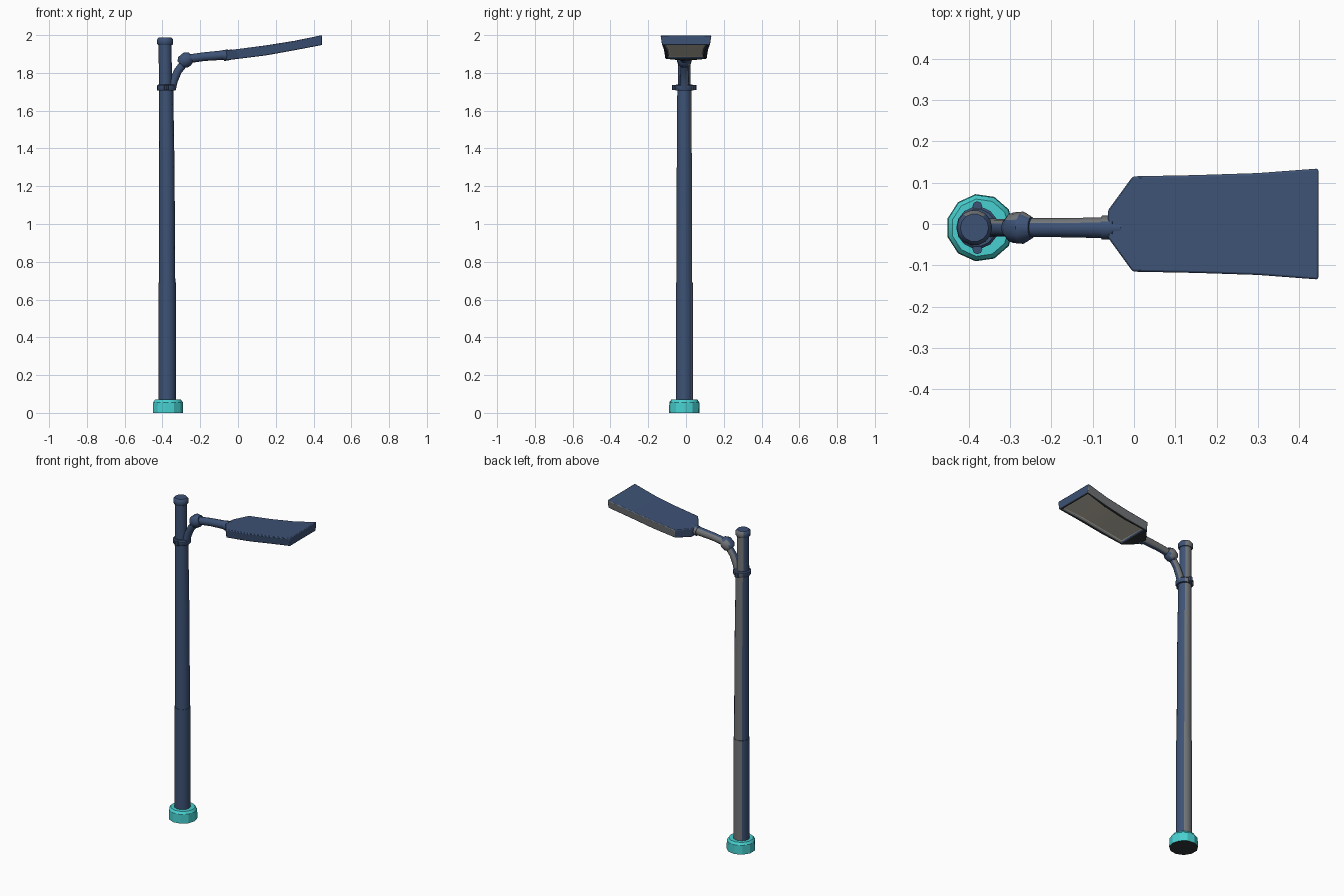
import bpy, bmesh, math
from mathutils import Vector

if "Cube" in bpy.data.objects:
    bpy.data.objects.remove(bpy.data.objects["Cube"], do_unlink=True)


def material(name, rgb):
    m = bpy.data.materials.new(name)
    m.use_nodes = True
    m.diffuse_color = (*rgb, 1)
    m.node_tree.nodes["Principled BSDF"].inputs["Base Color"].default_value = (*rgb, 1)
    return m


blue = material("slate blue", (0.047, 0.085, 0.18))
grey = material("worn grey", (0.17, 0.18, 0.19))
teal = material("turquoise", (0.065, 0.63, 0.63))
cream = material("lens cream", (0.6, 0.56, 0.46))
dark = material("underside dark", (0.03, 0.035, 0.04))


def finish(name, bm, mats, rule=None, bevel=0, angle=40):
    bmesh.ops.recalc_face_normals(bm, faces=bm.faces)
    bm.normal_update()
    if rule:
        for f in bm.faces:
            f.material_index = rule(f)
    me = bpy.data.meshes.new(name)
    bm.to_mesh(me)
    bm.free()
    ob = bpy.data.objects.new(name, me)
    bpy.context.collection.objects.link(ob)
    for m in mats:
        me.materials.append(m)
    bpy.ops.object.select_all(action='DESELECT')
    ob.select_set(True)
    bpy.context.view_layer.objects.active = ob
    bpy.ops.object.shade_smooth_by_angle(angle=math.radians(angle))
    if bevel:
        mod = ob.modifiers.new("soft edges", 'BEVEL')
        mod.width, mod.segments, mod.limit_method = bevel, 2, 'ANGLE'
    return ob


def tube(name, path, mats, sides=14, rule=None, angle=40, bevel=0):
    """Loft rings along a path of (x, y, z, radius) points."""
    bm = bmesh.new()
    pts = [Vector(p[:3]) for p in path]
    rings = []
    for i, p in enumerate(pts):
        t = (pts[min(i + 1, len(pts) - 1)] - pts[max(i - 1, 0)]).normalized()
        v = Vector((0, 1, 0))
        u = v.cross(t).normalized()
        rings.append([bm.verts.new(p + path[i][3] * (
            u * math.cos(a) + v * math.sin(a)))
            for a in (math.tau * k / sides for k in range(sides))])
    for a, b in zip(rings, rings[1:]):
        for k in range(sides):
            j = (k + 1) % sides
            bm.faces.new((a[k], a[j], b[j], b[k]))
    bm.faces.new(rings[0])
    bm.faces.new(rings[-1])
    return finish(name, bm, mats, rule, bevel, angle)


def back_worn(f):
    return 1 if f.normal.y > 0.65 else 0


metal = [blue, grey]
Y = -0.009

# Foot ring
tube("base", [(-0.372, Y, 0, 0.082), (-0.372, Y, 0.056, 0.08), (-0.372, Y, 0.07, 0.07)],
     [teal, dark], sides=11, rule=lambda f: 1 if f.normal.z < -0.9 else 0, angle=30)

# Pole shaft in two sections, with the upper one slimmer
tube("lower_pole", [(-0.375, Y, 0.05, 0.046), (-0.375, Y, 0.69, 0.046)], metal, rule=back_worn)
tube("upper_pole", [(-0.375, Y, 0.68, 0.043), (-0.377, Y, 1.3, 0.041),
                    (-0.381, Y, 1.72, 0.038)], metal, rule=back_worn)
tube("pole_top", [(-0.384, Y, 1.71, 0.035), (-0.386, Y, 1.96, 0.034)], metal, rule=back_worn)

# Collar and end cap
tube("collar", [(-0.379, Y, 1.706, 0.047), (-0.379, Y, 1.711, 0.051),
                (-0.379, Y, 1.732, 0.051), (-0.379, Y, 1.738, 0.045)], metal, rule=back_worn)
for side in (-1, 1):
    tube("collar_lug", [(-0.379, Y + side * 0.052, 1.709, 0.012),
                        (-0.379, Y + side * 0.052, 1.736, 0.012)], metal, sides=8)
tube("end_cap", [(-0.386, Y, 1.948, 0.038), (-0.386, Y, 1.955, 0.043),
                 (-0.386, Y, 1.976, 0.043), (-0.386, Y, 1.987, 0.034)], metal, rule=back_worn)

# Bent arm with a knuckle and a socket at the lamp
tube("lower_arm", [(-0.352, Y, 1.715, 0.023), (-0.34, Y, 1.76, 0.022), (-0.318, Y, 1.81, 0.021),
                   (-0.275, Y, 1.865, 0.022)], metal, sides=12, rule=back_worn)
tube("knuckle", [(-0.302, Y, 1.845, 0.026), (-0.292, Y, 1.856, 0.037),
                 (-0.268, Y, 1.874, 0.039), (-0.248, Y, 1.881, 0.027)],
     metal, sides=12, rule=back_worn)
tube("upper_arm", [(-0.27, Y, 1.873, 0.023), (-0.18, Y, 1.886, 0.023),
                   (-0.03, Y, 1.898, 0.026)], metal, sides=12, rule=back_worn)
tube("arm_socket", [(-0.078, Y, 1.892, 0.029), (-0.05, Y, 1.895, 0.029)],
     metal, sides=12, rule=back_worn)

# Lamp head: cross-sections of (x, half width, bottom, top)
bm = bmesh.new()
sections = [(-0.063, 0.033, 1.866, 1.918), (-0.003, 0.116, 1.874, 1.926),
            (0.15, 0.119, 1.893, 1.946), (0.3, 0.124, 1.92, 1.97),
            (0.446, 0.135, 1.948, 2.0)]
rings = []
for x, w, low, high in sections:
    rings.append([bm.verts.new((x, y, z)) for y, z in
                  ((-w * 0.94, low), (w * 0.94, low), (w, high), (-w, high))])
under = []
for n, (a, b) in enumerate(zip(rings, rings[1:])):
    for k in range(4):
        j = (k + 1) % 4
        f = bm.faces.new((a[k], a[j], b[j], b[k]))
        if k == 0 and n > 0:
            under.append(f)
bm.faces.new(rings[0])
bm.faces.new(rings[-1])
bmesh.ops.recalc_face_normals(bm, faces=bm.faces)
# Recessed lens in the underside
bmesh.ops.inset_region(bm, faces=under, thickness=0.02, depth=0)
bmesh.ops.inset_region(bm, faces=under, thickness=0.004, depth=-0.01)
lens = set(under)


def lamp_rule(f):
    if f in lens:
        return 2
    if f.normal.z < -0.8:
        return 3
    return 1 if f.normal.y > 0.8 else 0


finish("lamp_head", bm, [blue, grey, cream, dark], lamp_rule, bevel=0.008, angle=35)
